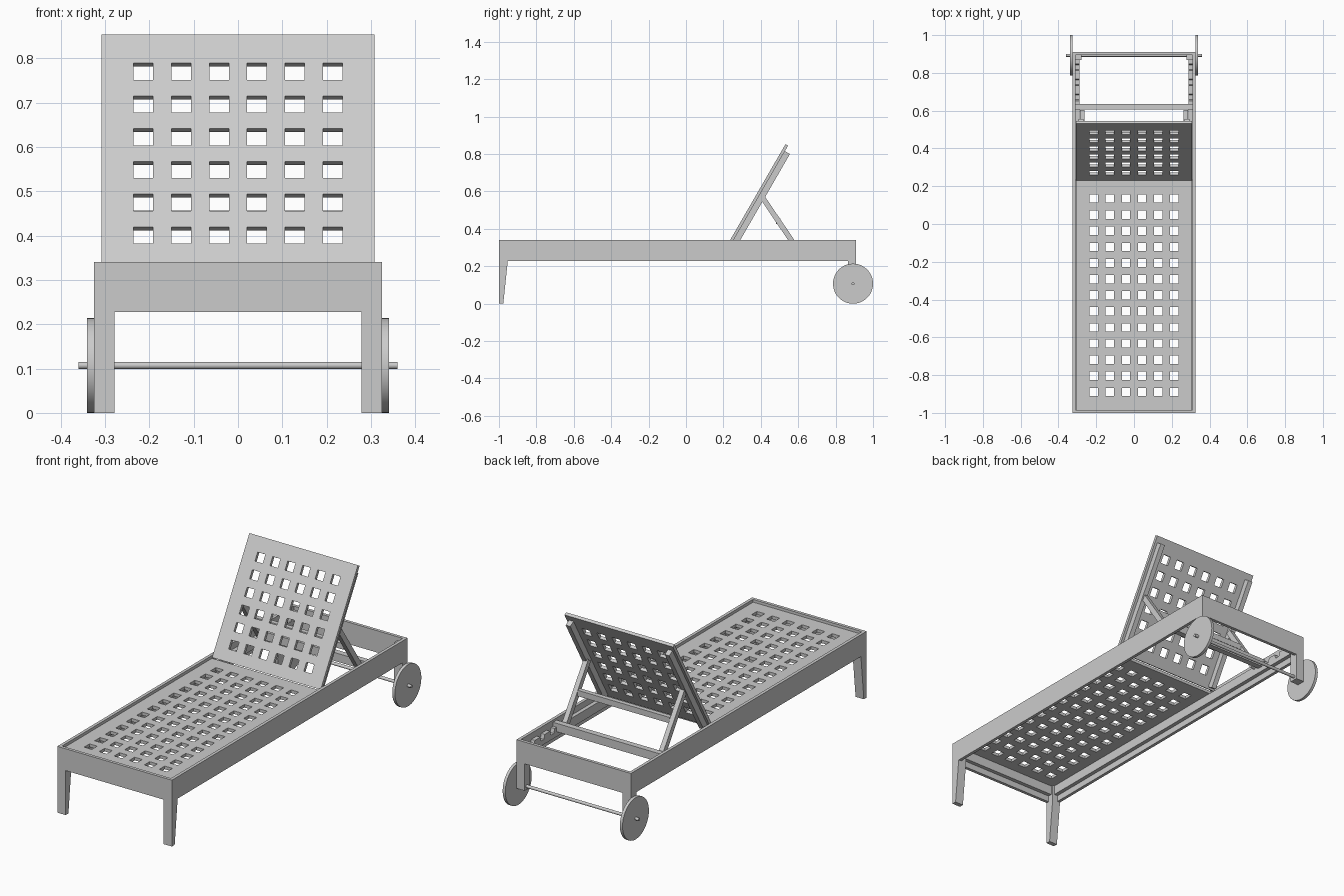
import bpy, bmesh, math
from mathutils import Matrix

cube = bpy.data.objects.get("Cube")
if cube:
    bpy.data.objects.remove(cube, do_unlink=True)

grey = bpy.data.materials.new("light_grey")
grey.use_nodes = True
colour = (0.6, 0.6, 0.6, 1)
grey.diffuse_color = colour
grey.node_tree.nodes["Principled BSDF"].inputs["Base Color"].default_value = colour


def finish(name, bm):
    bmesh.ops.recalc_face_normals(bm, faces=bm.faces[:])
    mesh = bpy.data.meshes.new(name)
    bm.to_mesh(mesh)
    bm.free()
    mesh.materials.append(grey)
    ob = bpy.data.objects.new(name, mesh)
    bpy.context.collection.objects.link(ob)
    return ob


def prism(name, profile, x0, x1):
    """Extrude a (y, z) profile from x0 to x1."""
    bm = bmesh.new()
    face = bm.faces.new([bm.verts.new((x0, y, z)) for y, z in profile])
    ext = bmesh.ops.extrude_face_region(bm, geom=[face])["geom"]
    verts = [v for v in ext if isinstance(v, bmesh.types.BMVert)]
    bmesh.ops.translate(bm, verts=verts, vec=(x1 - x0, 0, 0))
    return finish(name, bm)


def box(name, x0, x1, y0, y1, z0, z1):
    return prism(name, [(y0, z0), (y1, z0), (y1, z1), (y0, z1)], x0, x1)


def pair(name, profile, x0, x1):
    """The same prism on the left (+x) and right (-x)."""
    prism("left_" + name, profile, x0, x1)
    prism("right_" + name, profile, -x1, -x0)


def rect(y0, y1, z0, z1):
    return [(y0, z0), (y1, z0), (y1, z1), (y0, z1)]


def rod(name, radius, x0, x1, y, z, sides):
    bm = bmesh.new()
    bmesh.ops.create_cone(bm, cap_ends=True, segments=sides, radius1=radius, radius2=radius,
                          depth=x1 - x0, matrix=Matrix.Translation(((x0 + x1) / 2, y, z))
                          @ Matrix.Rotation(math.pi / 2, 4, "Y"))
    ob = finish(name, bm)
    bpy.ops.object.select_all(action="DESELECT")
    ob.select_set(True)
    bpy.context.view_layer.objects.active = ob
    bpy.ops.object.shade_smooth_by_angle(angle=math.radians(40))


PITCH, HOLE, THICK = 0.0853, 0.044, 0.016


def cuts(start, first, count, end):
    """Edge positions of a row of square holes."""
    out = [start]
    for i in range(count):
        c = first + i * PITCH
        out += [c - HOLE / 2, c + HOLE / 2]
    return out + [end]


def panel(name, half_width, v_cuts):
    """Flat panel with square holes, its top face at z = 0."""
    u_cuts = cuts(-half_width, -2.5 * PITCH, 6, half_width)
    bm = bmesh.new()
    grid = [[bm.verts.new((u, v, 0)) for u in u_cuts] for v in v_cuts]
    for j in range(len(v_cuts) - 1):
        for i in range(len(u_cuts) - 1):
            if not (i % 2 and j % 2):
                bm.faces.new((grid[j][i], grid[j][i + 1], grid[j + 1][i + 1], grid[j + 1][i]))
    ob = finish(name, bm)
    if ob.data.polygons[0].normal.z < 0:
        ob.data.flip_normals()
    mod = ob.modifiers.new("thickness", "SOLIDIFY")
    mod.thickness = THICK
    mod.offset = -1
    return ob


# Outer frame boards
OUT, IN, LOW, TOP = 0.325, 0.309, 0.228, 0.34
pair("side_rail", rect(-1, 0.91, LOW, TOP), IN, OUT)
box("front_board", -IN, IN, -1, -0.984, LOW, TOP)
box("rear_board", -IN, IN, 0.894, 0.91, LOW, TOP)

# Legs with inner corner posts
pair("front_leg", [(-1, 0), (-0.977, 0), (-0.953, LOW), (-1, LOW)], 0.278, OUT)
pair("front_post", rect(-0.984, -0.953, LOW, 0.308), 0.278, IN)
pair("rear_leg", rect(0.867, 0.91, 0.09, LOW), 0.278, OUT)
pair("rear_post", rect(0.867, 0.894, LOW, 0.32), 0.278, IN)

# Inner ledges, notched behind the backrest
ledge = [(-0.953, 0.26), (0.867, 0.26), (0.867, 0.308)]
for k in range(3):
    y = 0.83 - k * 0.08
    ledge += [(y + 0.018, 0.308), (y + 0.012, 0.285), (y - 0.012, 0.285), (y - 0.018, 0.308)]
ledge.append((-0.953, 0.308))
pair("ledge", ledge, 0.289, IN)
box("front_ledge", -0.278, 0.278, -0.984, -0.964, 0.26, 0.308)

# Seat
seat = panel("seat", 0.308, cuts(-0.984, -0.889, 13, 0.23))
seat.location.z = 0.326

# Reclined backrest with two battens behind it
TILT = math.radians(60)
back = panel("backrest", 0.308, cuts(0, 0.0815, 6, 0.604))
back.rotation_euler.x = TILT
back.location = (0, 0.23, 0.33)


def on_back(s, depth):
    """Point at distance s up the backrest and depth behind its face."""
    return (0.23 + s * math.cos(TILT) + depth * math.sin(TILT),
            0.33 + s * math.sin(TILT) - depth * math.cos(TILT))


pair("backrest_batten", [on_back(0.01, THICK), on_back(0.57, THICK),
                         on_back(0.57, 0.047), on_back(0.01, 0.047)], 0.268, 0.294)

# Prop struts, their tie bar and the cross board they rest on
pair("prop_strut", [(0.395, 0.565), (0.417, 0.58), (0.603, 0.306), (0.578, 0.291)], 0.262, 0.287)
box("prop_tie_bar", -0.262, 0.262, 0.482, 0.506, 0.426, 0.456)
box("prop_cross_board", -IN, IN, 0.605, 0.635, 0.285, 0.328)

# Axle and wheels
rod("axle", 0.008, -0.36, 0.36, 0.893, 0.107, 16)
rod("left_wheel", 0.107, OUT, 0.34, 0.893, 0.107, 48)
rod("right_wheel", 0.107, -0.34, -OUT, 0.893, 0.107, 48)
